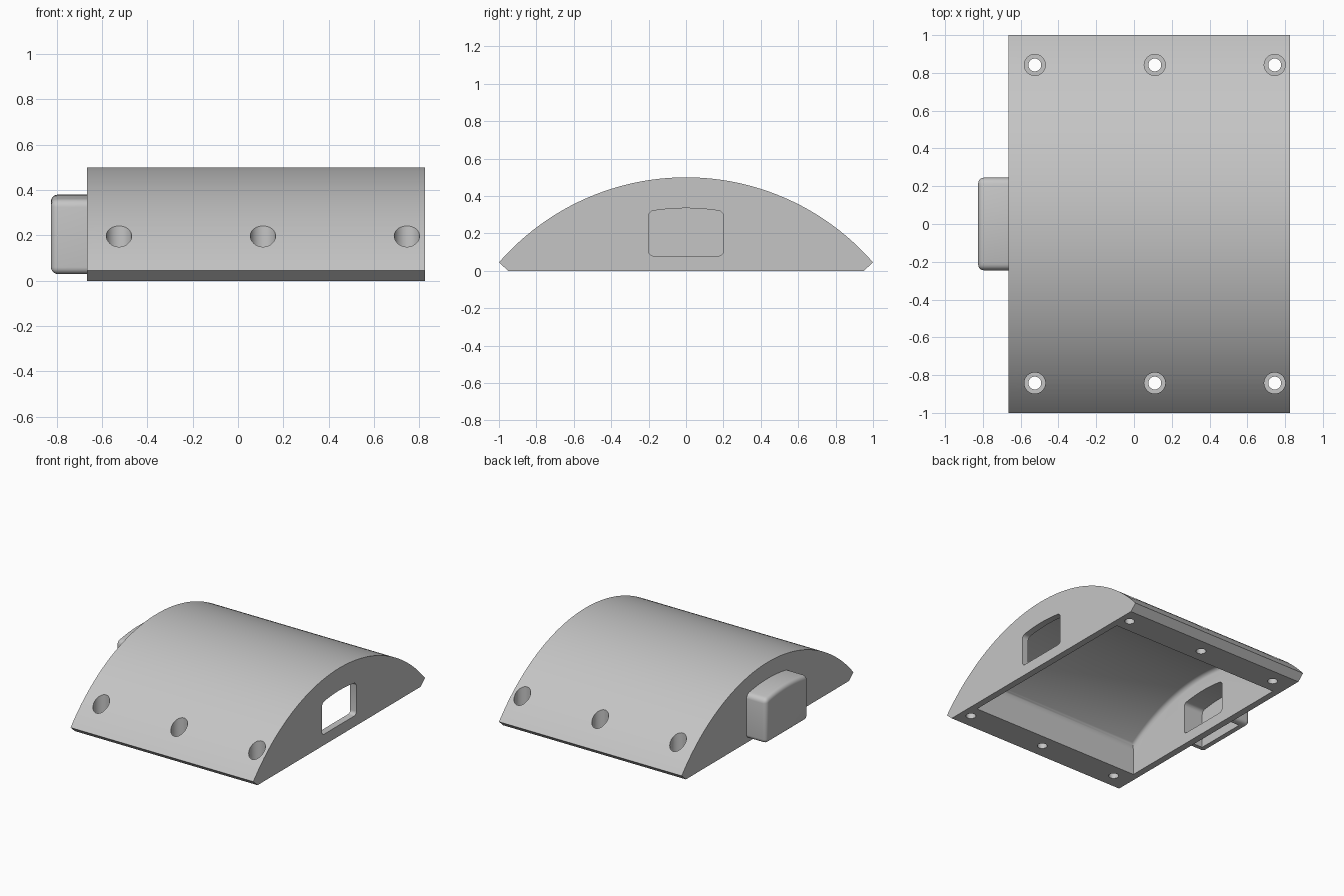
import bpy, bmesh, math
from mathutils import Matrix

cube = bpy.data.objects.get("Cube")
if cube:
    bpy.data.objects.remove(cube, do_unlink=True)

grey = bpy.data.materials.new("plain grey")
grey.use_nodes = True
grey.diffuse_color = (0.56, 0.56, 0.56, 1)
grey.node_tree.nodes["Principled BSDF"].inputs["Base Color"].default_value = (0.56, 0.56, 0.56, 1)

ARC_Z = -0.826  # shared centre height of every arched surface


def add_object(name, bm):
    bmesh.ops.recalc_face_normals(bm, faces=bm.faces[:])
    mesh = bpy.data.meshes.new(name)
    bm.to_mesh(mesh)
    bm.free()
    mesh.materials.append(grey)
    ob = bpy.data.objects.new(name, mesh)
    bpy.context.collection.objects.link(ob)
    return ob


def arched_prism(name, x0, x1, half, top, lower, steps, round_by=0.0, rounded=None):
    """Extrude an arch-topped outline along x; lower lists its right-hand (y, z) points."""
    radius = top - ARC_Z
    limit = math.asin(half / radius)
    angles = [limit * (1 - 2 * i / steps) for i in range(steps + 1)]
    outline = [(radius * math.sin(a), ARC_Z + radius * math.cos(a)) for a in angles]
    outline += [(-y, z) for y, z in reversed(lower)] + lower
    bm = bmesh.new()
    face = bm.faces.new([bm.verts.new((x0, y, z)) for y, z in outline])
    moved = bmesh.ops.extrude_face_region(bm, geom=[face])["geom"]
    bmesh.ops.translate(bm, vec=(x1 - x0, 0, 0),
                        verts=[g for g in moved if isinstance(g, bmesh.types.BMVert)])
    bmesh.ops.recalc_face_normals(bm, faces=bm.faces[:])
    if round_by:
        edges = [e for e in bm.edges if e.calc_face_angle() > 0.5 and rounded(e)]
        bmesh.ops.bevel(bm, geom=edges, offset=round_by, segments=5, profile=0.5,
                        affect='EDGES', clamp_overlap=True)
    return add_object(name, bm)


def runs_along_x(e):
    return abs(e.verts[0].co.x - e.verts[1].co.x) > 0.1


def combine(body, tool, operation):
    mod = body.modifiers.new(tool.name, 'BOOLEAN')
    mod.object, mod.operation, mod.solver = tool, operation, 'EXACT'
    bpy.context.view_layer.update()
    evaluated = body.evaluated_get(bpy.context.evaluated_depsgraph_get())
    result = bpy.data.meshes.new_from_object(evaluated)
    body.modifiers.clear()
    body.data = result
    bpy.data.objects.remove(tool, do_unlink=True)


# Arched shell with its undercut long edges
body = arched_prism("arched_cover", -0.665, 0.825, 1.0, 0.5, [(0.95, 0)], 64)

# Rounded boss on the end
boss = arched_prism("end_boss", -0.825, -0.625, 0.245, 0.38, [(0.245, 0.03)], 12,
                    0.03, lambda e: runs_along_x(e) or e.verts[0].co.x < -0.8)
combine(body, boss, 'UNION')

# Open-bottomed cavity
cavity = arched_prism("cavity", -0.615, 0.775, 0.74, 0.45, [(0.74, -0.1)], 48,
                      0.03, lambda e: min(v.co.z for v in e.verts) > 0)
combine(body, cavity, 'DIFFERENCE')

# Window through one end and pocket inside the boss
window = arched_prism("window", -0.775, 1.0, 0.2, 0.335, [(0.2, 0.08)], 12,
                      0.025, runs_along_x)
combine(body, window, 'DIFFERENCE')

# Slot in the underside of the boss
bm = bmesh.new()
bmesh.ops.create_cube(bm, size=1, matrix=Matrix.Translation((-0.72, 0, 0.05))
                      @ Matrix.Diagonal((0.1, 0.39, 0.2, 1)))
combine(body, add_object("slot", bm), 'DIFFERENCE')

# Counterbored screw holes along both long edges
for x in (-0.525, 0.11, 0.745):
    for side in (-1, 1):
        for radius, low in ((0.056, 0.1), (0.034, -0.1)):
            bm = bmesh.new()
            bmesh.ops.create_cone(bm, cap_ends=True, segments=32, radius1=radius,
                                  radius2=radius, depth=0.4,
                                  matrix=Matrix.Translation((x, side * 0.842, low + 0.2)))
            combine(body, add_object("screw_hole", bm), 'DIFFERENCE')

# Smooth curved faces, sharp edges
bpy.ops.object.select_all(action='DESELECT')
body.select_set(True)
bpy.context.view_layer.objects.active = body
bpy.ops.object.shade_smooth_by_angle(angle=math.radians(30))
